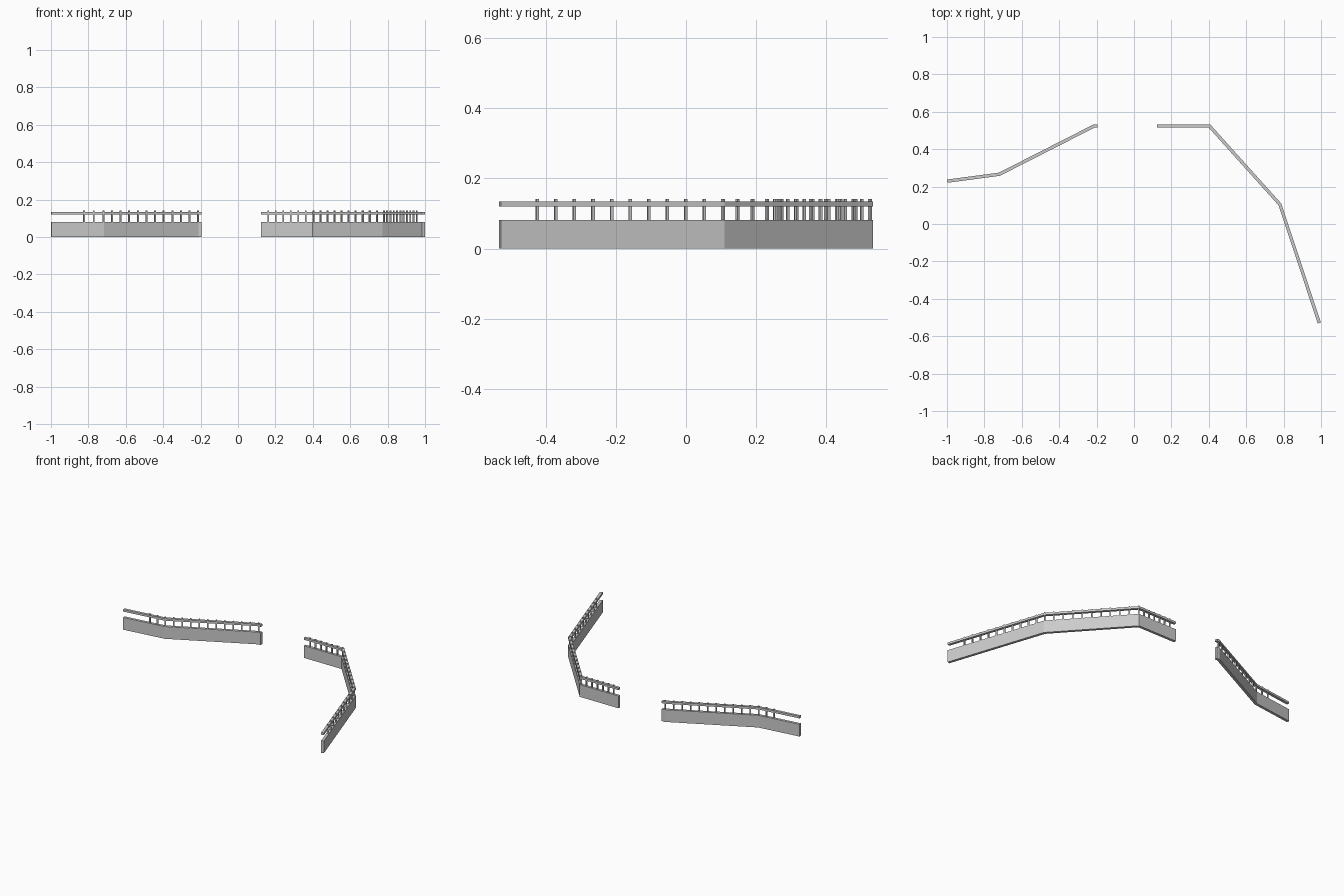
import bpy, bmesh
from mathutils import Vector, Matrix

if "Cube" in bpy.data.objects:
    bpy.data.objects.remove(bpy.data.objects["Cube"])


def finish(name, bm):
    bmesh.ops.recalc_face_normals(bm, faces=bm.faces)
    me = bpy.data.meshes.new(name)
    bm.to_mesh(me)
    bm.free()
    ob = bpy.data.objects.new(name, me)
    bpy.context.collection.objects.link(ob)
    return ob


def strip(name, path, width, z0, z1):
    """Sweep a rectangular section along a plan path with mitred corners."""
    pts = [Vector(p) for p in path]
    dirs = [(b - a).normalized() for a, b in zip(pts, pts[1:])]
    bm = bmesh.new()
    rings = []
    for i, p in enumerate(pts):
        d0, d1 = dirs[max(i - 1, 0)], dirs[min(i, len(dirs) - 1)]
        t = (d0 + d1).normalized()
        n = Vector((-t.y, t.x)) * (width / 2 / t.dot(d1))
        rings.append([bm.verts.new((p.x + s * n.x, p.y + s * n.y, z))
                      for s, z in ((1, z0), (1, z1), (-1, z1), (-1, z0))])
    for a, b in zip(rings, rings[1:]):
        for k in range(4):
            j = (k + 1) % 4
            bm.faces.new((a[k], a[j], b[j], b[k]))
    bm.faces.new(rings[0])
    bm.faces.new(rings[-1])
    return finish(name, bm)


def posts(name, runs, size, z0, z1):
    """Rows of square posts: start point, end point, divisions, posts used."""
    bm = bmesh.new()
    for a, b, div, first, last in runs:
        a, b = Vector(a), Vector(b)
        d = b - a
        rot = Matrix.Rotation(Vector((d.x, d.y, 0)).to_track_quat('X', 'Z').to_euler().z, 4, 'Z')
        for i in range(first, last + 1):
            p = a + d * (i / div)
            m = (Matrix.Translation((p.x, p.y, (z0 + z1) / 2)) @ rot
                 @ Matrix.Diagonal((size, size, z1 - z0, 1)))
            bmesh.ops.create_cube(bm, size=1, matrix=m)
    return finish(name, bm)


# Plan paths of the two barriers
left = [(-0.999, 0.229), (-0.72, 0.266), (-0.213, 0.524), (-0.194, 0.524)]
right = [(0.123, 0.524), (0.403, 0.524), (0.78, 0.105), (0.991, -0.529)]

# Solid walls and handrails
for side, path in (("left", left), ("right", right)):
    strip(side + "_wall", path, 0.0175, 0.0, 0.081)
    strip(side + "_rail", path, 0.0175, 0.120, 0.134)

# Posts between wall and rail
posts("left_posts", [(left[2], left[1], 11, 0, 11),
                     (left[1], (-0.823, 0.2525), 2, 1, 2)], 0.008, 0.078, 0.141)
posts("right_posts", [(right[0], right[1], 7, 1, 6),
                      (right[1], right[2], 10, 0, 10),
                      (right[2], right[3], 12, 1, 10)], 0.008, 0.078, 0.141)
